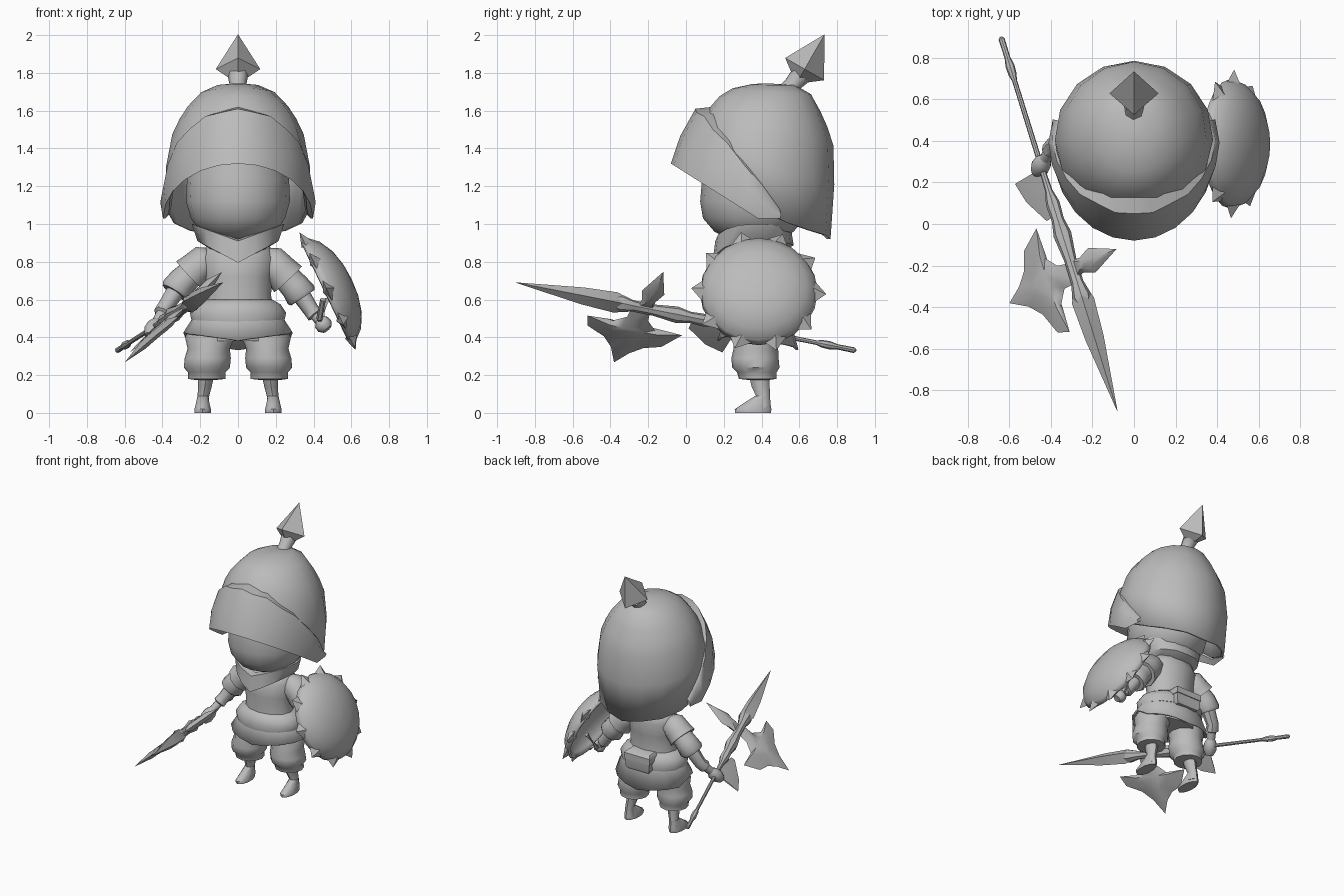
import bpy, bmesh, math
from mathutils import Vector as V

if "Cube" in bpy.data.objects:
    bpy.data.objects.remove(bpy.data.objects["Cube"])

grey = bpy.data.materials.new("plain grey")
grey.diffuse_color = (0.5, 0.5, 0.5, 1)
grey.use_nodes = True
grey.node_tree.nodes["Principled BSDF"].inputs["Base Color"].default_value = grey.diffuse_color

def build(name, verts, faces, thick=0, angle=45):
    me = bpy.data.meshes.new(name)
    me.from_pydata([tuple(v) for v in verts], [], faces)
    bm = bmesh.new()
    bm.from_mesh(me)
    bmesh.ops.recalc_face_normals(bm, faces=bm.faces)
    bm.to_mesh(me)
    bm.free()
    me.materials.append(grey)
    ob = bpy.data.objects.new(name, me)
    bpy.context.collection.objects.link(ob)
    if thick:
        mod = ob.modifiers.new("thickness", 'SOLIDIFY')
        mod.thickness, mod.offset = thick, -1
    bpy.ops.object.select_all(action='DESELECT')
    ob.select_set(True)
    bpy.context.view_layer.objects.active = ob
    bpy.ops.object.shade_smooth_by_angle(angle=math.radians(angle))

def loft(name, rings, cap=(True, True), closed=True, **kw):
    """Skin a list of equal-length point rings."""
    n = len(rings[0])
    faces = [(r*n + i, r*n + (i + 1) % n, r*n + n + (i + 1) % n, r*n + n + i)
             for r in range(len(rings) - 1) for i in range(n if closed else n - 1)]
    ends = [tuple(range(n)), tuple(range((len(rings) - 1)*n, len(rings)*n))]
    faces += [e for e, c in zip(ends, cap) if c]
    build(name, [p for r in rings for p in r], faces, **kw)

def oval(x, y, z, rx, ry, n=12):
    return [V((x + rx*math.sin(a), y - ry*math.cos(a), z))
            for a in (2*math.pi*i/n for i in range(n))]

def stack(name, rows, n=12, **kw):
    loft(name, [oval(*r, n=n) for r in rows], **kw)

def tube(name, pts, n=8, **kw):
    """Round limb through points (x, y, z, radius)."""
    P = [V(p[:3]) for p in pts]
    rings = []
    for k, p in enumerate(P):
        d = (P[min(k + 1, len(P) - 1)] - P[max(k - 1, 0)]).normalized()
        s = d.cross(V((0.05, 1, 0.02)) if abs(d.y) < 0.8 else V((0, 0, 1))).normalized()
        rings.append([p + pts[k][3]*(s*math.cos(a) + d.cross(s)*math.sin(a))
                      for a in (2*math.pi*i/n for i in range(n))])
    loft(name, rings, **kw)

def interp(table, x):
    for a, b in zip(table, table[1:]):
        if x <= b[0]:
            f = max(0, (x - a[0])/(b[0] - a[0]))
            return [p + f*(q - p) for p, q in zip(a[1:], b[1:])]
    return list(table[-1][1:])

# helmet dome: z -> half width, front y, back y; lower edge falls toward the back
DOME = [(0.92, .36, .03, .765), (1.2, .39, .02, .785), (1.4, .372, .03, .785), (1.5, .34, .06, .755),
        (1.6, .285, .11, .71), (1.69, .21, .19, .66), (1.735, .12, .28, .58), (1.745, .01, .41, .43)]
EDGE = [(0, 1.37), (30, 1.35), (45, 1.31), (60, 1.24), (80, 1.11), (100, 1.03), (130, .97), (180, .92)]

def dome_point(a, z, grow=0):
    w, f, b = interp(DOME, z)
    r = math.radians(a)
    return V(((w + grow)*math.sin(r), (f + b)/2 - ((b - f)/2 + grow)*math.cos(r), z))

edge = [(22.5*i, interp(EDGE, min(22.5*i, 360 - 22.5*i))[0]) for i in range(16)]
loft("helmet_dome", [[dome_point(a, 1.745 + (e - 1.745)*t) for a, e in edge]
                     for t in (0, .013, .07, .18, .28, .4, .65, 1)], cap=(True, False), thick=.02)

# visor band, standing proud at the brow and merging into the dome at the sides
TOP = [(0, 1.61), (30, 1.57), (60, 1.43), (90, 1.2), (105, 1.07)]
cols = []
for a in range(-105, 106, 15):
    r = math.radians(a)
    low = max(1.03, 1.32 - .63*.46*(1 - math.cos(r)))
    bottom = V((.397*math.sin(r), .38 - .46*math.cos(r), low))
    zt = interp(TOP, abs(a))[0]
    top = dome_point(a, zt, .004 + .065*max(0, math.cos(r))**3)
    mid = (bottom + top)/2 + V((math.sin(r), -math.cos(r), 0))*.016
    cols.append([dome_point(a, low + .03, -.01), bottom, mid, top, dome_point(a, zt + .01, -.01)])
loft("helmet_visor", [list(r) for r in zip(*cols)], cap=(False, False), closed=False, angle=50)

# crest spike, leaning back
tube("crest_neck", [(0, .53, 1.68, .065), (0, .565, 1.74, .045), (0, .61, 1.79, .055)], n=8)
ax, c = V((0, .5, .87)), V((0, .628, 1.82))
side, fwd = V((1, 0, 0)), V((0, -.87, .5))
cv = [c + .118*d for d in (side, fwd, -side, -fwd)] + [c - ax*.09, c + ax*.212]
build("crest_spike", cv, [(i, (i + 1) % 4, e) for i in range(4) for e in (4, 5)], angle=20)

# head and neck
stack("head", [(0, .37, .92, .13, .14), (0, .36, .96, .2, .21), (0, .36, 1.03, .25, .27),
               (0, .36, 1.12, .275, .285), (0, .36, 1.24, .27, .275), (0, .37, 1.4, .24, .25)], n=16)
stack("neck", [(0, .4, .82, .1, .1), (0, .39, .97, .1, .1)])

# pointed neckerchief: front dips to a V
rings = []
for rx, ry, z0, dip in ((.15, .15, .87, .07), (.215, .215, .91, .115), (.245, .2, 1.0, .09), (.17, .15, .98, .06)):
    ring = oval(0, .355, z0, rx, ry, 16)
    for p in ring:
        p.z -= dip*max(0, 1 - abs(p.x)/rx)*(1 if p.y < .355 else .2)
    rings.append(ring)
loft("neckerchief", rings, cap=(True, False))

# torso, belt, skirt, pouch
stack("torso", [(0, .38, .5, .2, .15), (0, .38, .62, .175, .13), (0, .38, .72, .18, .14),
                (0, .39, .82, .2, .14), (0, .4, .88, .17, .11), (0, .4, .91, .1, .09)])
stack("belt", [(0, .38, .475, .21, .16), (0, .38, .485, .245, .18), (0, .38, .53, .255, .185),
               (0, .38, .575, .225, .165), (0, .38, .6, .18, .14)], n=16)
rings = [oval(0, .38, .51, .235, .17, 16), oval(0, .38, .385, .29, .215, 16)]
for i, p in enumerate(rings[1]):
    p.z += .04*abs(math.sin(math.pi*i/8)) - (.05 if p.y > .45 else 0)
loft("skirt", rings, cap=(True, False), thick=.012)
stack("hips", [(0, .38, .38, .2, .14), (0, .38, .5, .2, .15)])
slab = lambda y, z, sx, sy: [V((a*sx, y + b*sy, z)) for a, b in ((-1, -1), (1, -1), (1, 1), (-1, 1))]
loft("pouch", [slab(.53, .47, .085, .045), slab(.53, .49, .1, .055), slab(.53, .58, .1, .055)])
loft("pouch_flap", [slab(.53, .545, .106, .061), slab(.53, .59, .106, .061), slab(.52, .607, .09, .045)])

# legs
for s, label in ((-1, "right"), (1, "left")):
    stack(label + "_trouser", [(s*.17, .385, .175, .06, .06), (s*.165, .38, .18, .1, .1),
          (s*.165, .375, .215, .1, .105), (s*.165, .37, .24, .122, .125), (s*.16, .365, .29, .122, .125),
          (s*.155, .37, .34, .112, .118), (s*.15, .375, .4, .13, .12), (s*.14, .385, .44, .12, .12)])
    stack(label + "_shin", [(s*.185, .41, .02, .037, .04), (s*.185, .41, .08, .03, .035),
          (s*.175, .395, .14, .036, .048), (s*.168, .385, .21, .045, .055)], n=8)
    stack(label + "_foot", [(s*.187, .355, 0, .045, .095), (s*.187, .355, .02, .046, .097),
          (s*.187, .375, .05, .038, .072), (s*.186, .405, .09, .03, .038)], n=10)

# arms: sleeve with layered flared cuffs, forearm, fist
ARMS = {"right": [(-.15, .4, .83), (-.3, .41, .69), (-.385, .38, .56), (-.445, .285, .45)],
        "left": [(.15, .4, .83), (.31, .41, .66), (.39, .41, .54), (.45, .39, .47)]}
at = lambda a, b, f, r: (*a.lerp(b, f), r)
for label, pts in ARMS.items():
    sh, el, wr, hd = map(V, pts)
    tube(label + "_shoulder_guard", [at(sh, el, -.1, .04), at(sh, el, .1, .085), at(sh, el, .45, .092),
                                     at(sh, el, .72, .1), at(sh, el, .7, .06)], n=10)
    tube(label + "_sleeve", [at(sh, el, .5, .07), at(sh, el, .95, .078), at(el, wr, .3, .085),
                             at(el, wr, .42, .075), at(el, wr, .4, .04)], n=10)
    tube(label + "_forearm", [at(el, wr, .2, .05), at(wr, hd, 0, .042), at(wr, hd, .3, .045),
                              at(wr, hd, .35, .03), at(wr, hd, .8, .028)])
    tube(label + "_fist", [at(wr, hd, .65, .025), at(wr, hd, .85, .043), at(wr, hd, 1.15, .046), at(wr, hd, 1.4, .028)])

# flared wrist flap beside the weapon hand
a, b, e = V((-.46, .26, .43)), V((-.56, .2, .335)), V((-.41, .02, .46))
w, m = V((.025, .015, .03)), b.lerp(e, .45)
loft("wrist_flap", [[a - w, b - w*.5, m - w, e - w*.4], [a + w, b + w*.8, m + w, e + w*.4]], angle=50)

# polearm: rows of (y along the pole, radius)
butt, tip = V((-.64, .9, .33)), V((-.08, -.9, .69))
u = (tip - butt).normalized()
SHAFT = [(.9, .006), (.89, .015), (.8, .014), (.76, .022), (.72, .02), (.69, .012), (.3, .013), (.16, .018),
         (.1, .034), (.02, .03), (-.05, .044), (-.17, .03), (-.28, .03), (-.35, .048), (-.4, .03)]
POINT = [(-.3, .03), (-.37, .055), (-.55, .045), (-.9, .001)]
for name, rows, n in (("pole_shaft", SHAFT, 8), ("spear_point", POINT, 4)):
    tube(name, [(*butt.lerp(tip, (.9 - y)/1.8), r) for y, r in rows], n=n, angle=35)
p0 = butt.lerp(tip, 2/3)
d = V((-.69, -.34, -.64))
d = (d - u*d.dot(u)).normalized()

def blade(name, outline, core, thick):
    """Plate with a raised middle and sharp rim."""
    n = len(outline)
    pt = lambda q: p0 + u*q[0] + d*q[1]
    rows = [[pt(core).lerp(pt(q), .5) + u.cross(d)*thick*s for q in outline] for s in (1, -1)]
    loft(name, [rows[0], [pt(q) for q in outline], rows[1]], angle=50)

blade("axe_blade", [(-.12, 0), (-.139, .09), (-.199, .15), (-.351, .146), (-.277, .264), (-.189, .3),
                    (-.13, .36), (-.078, .45), (-.02, .34), (.046, .27), (.157, .215), (.184, .14),
                    (.05, .145), (-.02, .09), (-.02, 0)], (-.08, .17), .022)
blade("axe_back_spike", [(-.13, 0), (-.125, -.06), (-.15, -.13), (-.082, -.3), (-.025, -.13), (-.05, -.06),
                         (-.045, 0)], (-.085, -.12), .025)

# round shield: tilted dome with rim spikes
o, nn = V((.465, .385, .64)), V((.903, 0, .43))
spin = lambda t, r, h: o + nn*h + r*(V((-.43, 0, .903))*math.cos(t) + V((0, 1, 0))*math.sin(t))
BOWL = ((.312, 0), (.3, .035), (.255, .085), (.18, .125), (.09, .147), (.01, .152))
loft("shield_dome", [[spin(math.pi*i/10, r, h) for i in range(20)] for r, h in BOWL], cap=(False, True), thick=.02)
for i in range(10):
    t = 2*math.pi*(i + .5)/10
    vs = [spin(t - .22, .3, .01), spin(t, .29, .05), spin(t + .22, .3, .01), spin(t, .28, -.015), spin(t + .05, .358, .01)]
    build("shield_spike", vs, [(0, 1, 4), (1, 2, 4), (2, 3, 4), (3, 0, 4), (0, 1, 2, 3)], angle=25)
tube("shield_grip", [(.45, .26, .6, .015), (.43, .33, .5, .016), (.44, .44, .48, .016), (.47, .52, .6, .015)], n=6)
